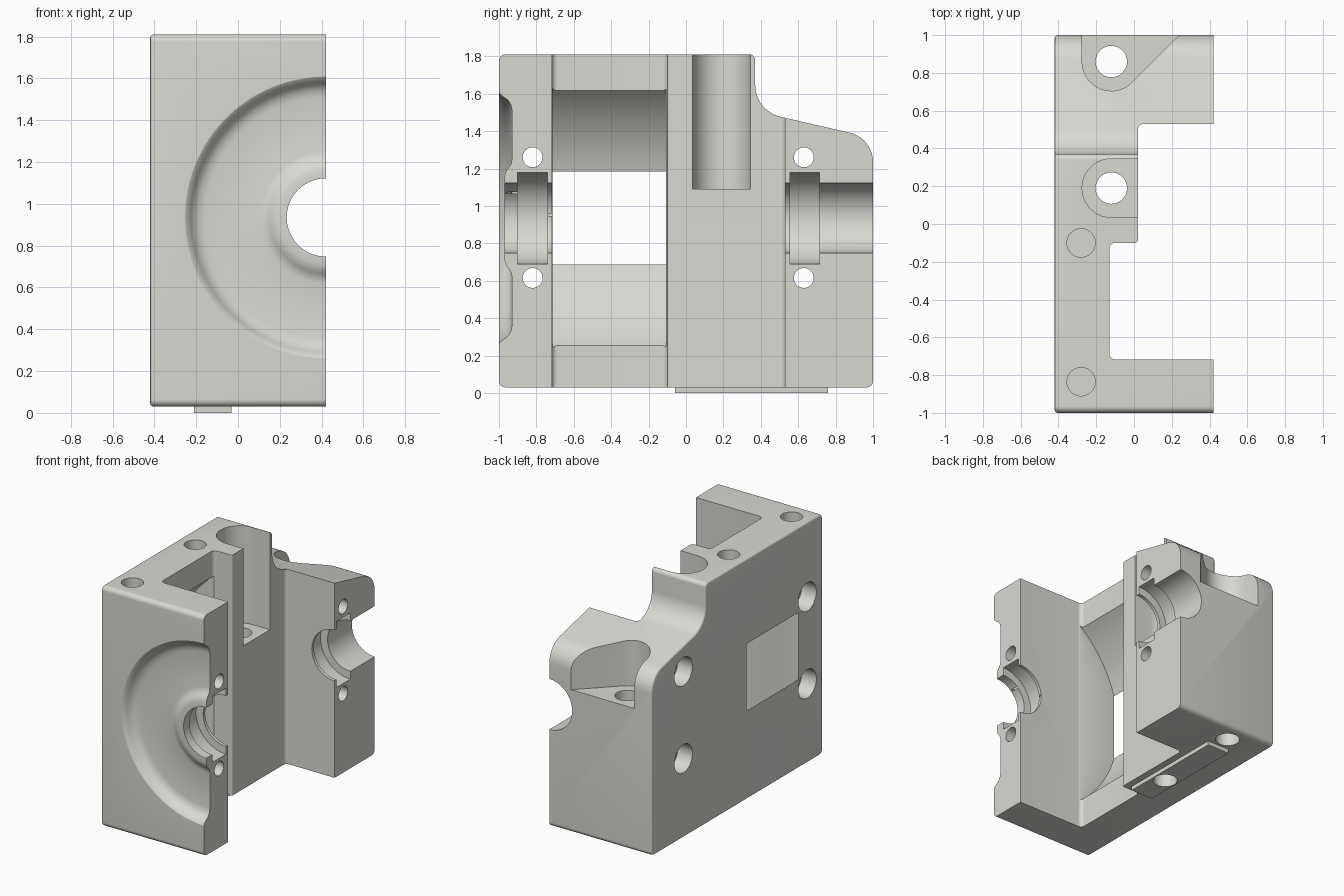
import bpy, bmesh, math
from mathutils import Vector, Matrix

if "Cube" in bpy.data.objects:
    bpy.data.objects.remove(bpy.data.objects["Cube"])

AX, AZ = 0.42, 0.935          # bearing axis position (runs along y)

grey = bpy.data.materials.new("warm_grey")
grey.diffuse_color = (0.69, 0.69, 0.65, 1)
grey.use_nodes = True
grey.node_tree.nodes["Principled BSDF"].inputs["Base Color"].default_value = grey.diffuse_color


def make(name, bm):
    bmesh.ops.recalc_face_normals(bm, faces=bm.faces)
    me = bpy.data.meshes.new(name)
    bm.to_mesh(me)
    bm.free()
    me.materials.append(grey)
    ob = bpy.data.objects.new(name, me)
    bpy.context.collection.objects.link(ob)
    return ob


def rounded(corners, steps=10):
    """Outline from (u, v, radius) corners."""
    pts, n = [], len(corners)
    for i, (u, v, r) in enumerate(corners):
        p = Vector((u, v))
        if r == 0:
            pts.append(p)
            continue
        a = (Vector(corners[i - 1][:2]) - p).normalized()
        b = (Vector(corners[(i + 1) % n][:2]) - p).normalized()
        half = a.angle(b) / 2
        c = p + (a + b).normalized() * (r / math.sin(half))
        d = r / math.tan(half)
        s, e = p + a * d - c, p + b * d - c
        sweep = math.pi - 2 * half
        for k in range(steps + 1):
            t = k / steps
            pts.append(c + (s * math.sin((1 - t) * sweep) + e * math.sin(t * sweep)) / math.sin(sweep))
    return pts


def prism(name, corners, lo, hi, axis, bevel=0):
    """Extrude an outline along x (outline in y,z) or z (outline in x,y)."""
    bm = bmesh.new()
    place = (lambda p, t: (t, p.x, p.y)) if axis == 'x' else (lambda p, t: (p.x, p.y, t))
    pts = rounded(corners)
    base = bm.faces.new([bm.verts.new(place(p, lo)) for p in pts])
    rim = list(base.edges)
    res = bmesh.ops.extrude_face_region(bm, geom=[base], use_keep_orig=True)
    shift = Vector((hi - lo, 0, 0)) if axis == 'x' else Vector((0, 0, hi - lo))
    bmesh.ops.translate(bm, vec=shift,
                        verts=[g for g in res['geom'] if isinstance(g, bmesh.types.BMVert)])
    bmesh.ops.recalc_face_normals(bm, faces=bm.faces)
    if bevel:
        bmesh.ops.bevel(bm, geom=rim, offset=bevel, segments=3, profile=0.5, affect='EDGES')
    return make(name, bm)


def lathe(name, profile, origin, axis, steps=64):
    """Spin (radius, distance) points about an axis through origin."""
    bm = bmesh.new()
    vs = [bm.verts.new((r, 0, h)) for r, h in profile]
    es = [bm.edges.new(p) for p in zip(vs, vs[1:])]
    bmesh.ops.spin(bm, geom=vs + es, cent=(0, 0, 0), axis=(0, 0, 1),
                   angle=2 * math.pi, steps=steps)
    bmesh.ops.remove_doubles(bm, verts=bm.verts, dist=1e-5)
    rot = Vector(axis).to_track_quat('Z', 'Y').to_matrix().to_4x4()
    bmesh.ops.transform(bm, matrix=Matrix.Translation(origin) @ rot, verts=bm.verts)
    return make(name, bm)


def cylinder(name, r, lo, hi, origin, axis, steps=64):
    return lathe(name, [(0, lo), (r, lo), (r, hi), (0, hi)], origin, axis, steps)


def combine(target, tool, operation='DIFFERENCE'):
    mod = target.modifiers.new(tool.name, 'BOOLEAN')
    mod.operation, mod.solver, mod.object = operation, 'EXACT', tool
    bpy.context.view_layer.objects.active = target
    bpy.ops.object.modifier_apply(modifier=mod.name)
    bpy.data.objects.remove(tool)


# Housing block: side outline with the stepped, sloping rear
housing = prism("housing", [(-1, 0.03, 0.035), (1, 0.03, 0.035), (1, 1.363, 0.16),
                            (0.37, 1.508, 0.175), (0.37, 1.81, 0.03), (-1, 1.81, 0.035)],
                -0.42, 0.42, 'x', bevel=0.015)

# Open middle between the two bearing walls
combine(housing, prism("middle_cut", [(1, -0.717, 0), (-0.13, -0.717, 0.03),
                                      (-0.13, -0.1, 0.03), (0.02, -0.1, 0.015),
                                      (0.02, 0.53, 0.03), (1, 0.53, 0)], -1, 3, 'z'))

# Wheel chamber, which breaks through the side wall as a window
AXIS, Y = (AX, 0, AZ), (0, 1, 0)
combine(housing, cylinder("chamber_cut", 0.876, -0.715, -0.108, AXIS, Y, 160))

# Dished front recess with a raised centre boss
combine(housing, lathe("recess_cut", [
    (0, -1.1), (0.675, -1.1), (0.675, -1.001), (0.66, -0.992), (0.645, -0.972),
    (0.63, -0.951), (0.605, -0.936), (0.575, -0.93), (0.315, -0.93), (0.29, -0.935),
    (0.27, -0.948), (0.25, -0.963), (0.225, -0.97), (0, -0.97)], AXIS, Y, 128))

# Shaft bore and bearing grooves
combine(housing, cylinder("bore_cut", 0.187, -1.2, 1.2, AXIS, Y, 96))
for y0 in (-0.9, 0.555):
    combine(housing, cylinder("groove_cut", 0.245, y0, y0 + 0.16, AXIS, Y, 96))

# Clamp bolt holes with counterbores on the outer side
for y in (-0.82, 0.63):
    for z in (0.615, 1.26):
        combine(housing, cylinder("bolt_cut", 0.053, -0.6, 0.6, (0, y, z), (1, 0, 0), 48))
        combine(housing, cylinder("counterbore_cut", 0.105, -0.6, -0.3, (0, y, z), (1, 0, 0), 48))

# Mounting pockets: straight slot and angled rear slot
combine(housing, prism("slot_cut", [(0.2, 0.035, 0), (-0.275, 0.035, 0.1545),
                                    (-0.275, 0.345, 0.1545), (0.2, 0.345, 0)], 1.09, 3, 'z'))
combine(housing, prism("rear_slot_cut", [(-0.275, 0.485, 0.155), (0.34, 1.1, 0),
                                         (-0.275, 1.1, 0)], 1.09, 3, 'z'))

# Locating rib underneath
combine(housing, prism("rib", [(-0.21, -0.06, 0), (-0.03, -0.06, 0),
                               (-0.03, 0.76, 0), (-0.21, 0.76, 0)], 0, 0.06, 'z'), 'UNION')

# Vertical mounting holes, and blind holes in the top
for y in (0.19, 0.86):
    combine(housing, cylinder("mount_cut", 0.083, -1, 3, (-0.12, y, 0), (0, 0, 1)))
for y in (-0.1, -0.835):
    combine(housing, cylinder("blind_cut", 0.075, 1.6, 3, (-0.28, y, 0), (0, 0, 1)))

# Smooth the curved faces, keep the edges crisp
bpy.ops.object.select_all(action='DESELECT')
housing.select_set(True)
bpy.context.view_layer.objects.active = housing
bpy.ops.object.shade_smooth_by_angle(angle=math.radians(28))
